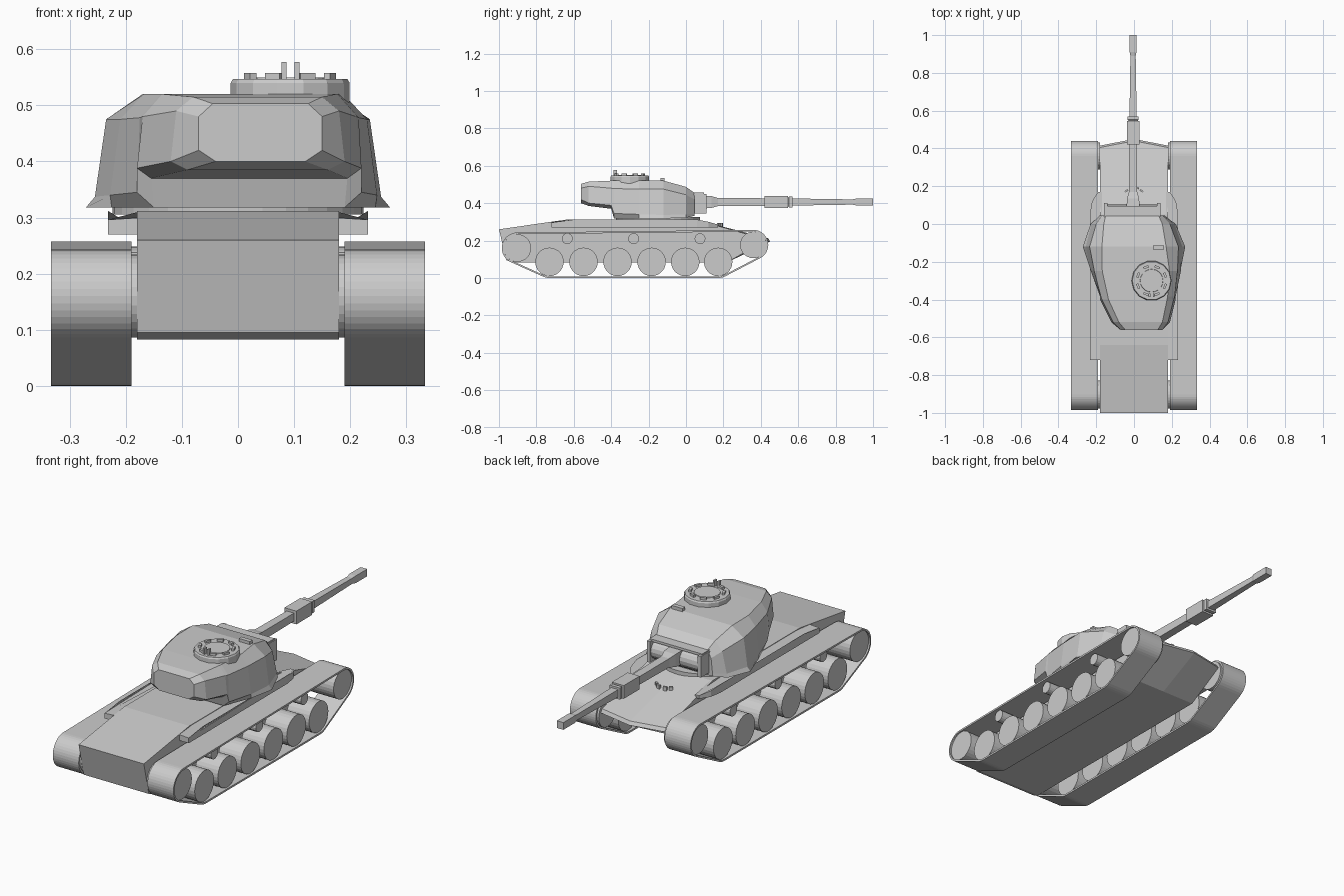
import bpy, bmesh, math
from mathutils import Vector, geometry

if "Cube" in bpy.data.objects:
    bpy.data.objects.remove(bpy.data.objects["Cube"])


def make(name, verts, faces):
    me = bpy.data.meshes.new(name)
    me.from_pydata(verts, [], faces)
    bm = bmesh.new()
    bm.from_mesh(me)
    bmesh.ops.recalc_face_normals(bm, faces=bm.faces)
    bm.to_mesh(me)
    bm.free()
    ob = bpy.data.objects.new(name, me)
    bpy.context.collection.objects.link(ob)
    return ob


def loft(name, rings):
    """Skin equal-length rings and cap both ends."""
    n = len(rings[0])
    verts = [p for r in rings for p in r]
    faces = [(k*n + i, k*n + (i+1) % n, (k+1)*n + (i+1) % n, (k+1)*n + i)
             for k in range(len(rings)-1) for i in range(n)]
    faces += [tuple(range(n)), tuple(range(len(verts)-n, len(verts)))]
    return make(name, verts, faces)


def box(name, c, s, rot=0):
    x, y, z = (v/2 for v in s)
    ob = loft(name, [[(-x, -y, h), (x, -y, h), (x, y, h), (-x, y, h)] for h in (-z, z)])
    ob.location = c
    ob.rotation_euler.z = rot
    return ob


def circle(cy, cz, r, n):
    return [(cy + r*math.cos(2*math.pi*i/n), cz + r*math.sin(2*math.pi*i/n)) for i in range(n)]


def x_cylinder(name, x0, x1, y, z, r, n=28):
    ob = loft(name, [[(x, *p) for p in circle(y, z, r, n)] for x in (x0, x1)])
    return ob


def z_cylinder(name, c, rz, n):
    return loft(name, [[(x, y, z) for x, y in circle(c[0], c[1], r, n)] for r, z in rz])


# Hull: side profile carried across the width, with a pointed nose
def hull_ring(x, nose):
    prof = [(-1, .26), (-.96, .095), (-.93, .083), (.22, .083), (nose, .195),
            (nose-.01, .212), (.05, .312), (-.64, .312)]
    return [(x, y, z) for y, z in prof]


loft("hull", [hull_ring(-.18, .415), hull_ring(0, .45), hull_ring(.18, .415)])

# Running gear and sponsons on both sides
road = [-.73, -.548, -.366, -.184, -.004, .172]
ends = [(-.902, .16, .083), (.36, .177, .08)]
for s, side in ((-1, "left"), (1, "right")):
    # Track belt: taut loop around all wheels
    pts = []
    for y, z, r in ends + [(y, .086, .086) for y in (road[0], road[-1])]:
        pts += circle(y, z, r, 40)
    loop = [Vector(pts[i]) for i in geometry.convex_hull_2d([Vector(p) for p in pts])]
    mid = sum(loop, Vector((0, 0))) / len(loop)
    loop.sort(key=lambda p: math.atan2(p.y-mid.y, p.x-mid.x))
    n = len(loop)
    inner = []
    for i, p in enumerate(loop):
        d = (loop[(i+1) % n] - loop[i-1]).normalized()
        inner.append(p + Vector((-d.y, d.x)) * .009)
    verts = [(s*x, p.x, p.y) for x, l in ((.19, loop), (.333, loop), (.333, inner), (.19, inner)) for p in l]
    make(f"track_{side}", verts, [(k*n+i, k*n+(i+1) % n, (k+1) % 4*n+(i+1) % n, (k+1) % 4*n+i)
                                  for k in range(4) for i in range(n)])
    # Wheels
    for i, y in enumerate(road):
        x_cylinder(f"road_wheel_{side}_{i}", s*.2, s*.325, y, .086, .076)
    for i, (y, z, r) in enumerate(ends):
        x_cylinder(f"end_wheel_{side}_{i}", s*.18, s*.325, y, z, r-.009)
    for i, y in enumerate((-.635, -.28, .075)):
        x_cylinder(f"return_roller_{side}_{i}", s*.18, s*.315, y, .21, .029, 16)
    # Sponson ledge, tapering to the front
    plan = [(.17, -.72, .3), (.232, -.72, .296), (.232, -.6, .312), (.232, .06, .312),
            (.222, .12, .3), (.19, .17, .286), (.17, .17, .286), (.17, .05, .312), (.17, -.6, .312)]
    loft(f"sponson_{side}", [[(s*x, y, .27) for x, y, z in plan], [(s*x, y, z) for x, y, z in plan]])

# Turret ring
z_cylinder("turret_ring", (0, -.15), [(.224, .305), (.224, .325)], 32)

# Turret: cross-sections from bustle to front
# y, centre x, then (half width, z) at bottom, skirt, shoulder, roof
stations = [
    (-.562, .04, .08, .40, .11, .42, .11, .48, .085, .503),
    (-.52, .035, .125, .385, .155, .40, .145, .49, .115, .515),
    (-.40, .02, .175, .37, .20, .388, .19, .48, .155, .52),
    (-.385, .02, .17, .318, .20, .345, .195, .478, .158, .52),
    (-.25, .01, .235, .318, .238, .34, .22, .475, .178, .52),
    (-.12, 0, .271, .318, .255, .337, .235, .475, .17, .52),
    (0, -.005, .225, .322, .22, .34, .195, .445, .155, .487),
    (.045, -.01, .17, .332, .168, .345, .16, .42, .14, .455)]
rings = []
for y, cx, *wz in stations:
    half = list(zip(wz[::2], wz[1::2]))
    rings.append([(cx+w, y, z) for w, z in half] + [(cx-w, y, z) for w, z in reversed(half)])
loft("turret", rings)

# Mantlet: rotor cylinder with cheek plates and brow
x_cylinder("mantlet", -.14, .12, .06, .397, .047, 16)
for x in (-.15, .13):
    box("mantlet_cheek", (x, .065, .397), (.018, .09, .105))
box("mantlet_brow", (-.01, .065, .45), (.29, .06, .012))

# Gun: square sections along the barrel
gun = [(.08, .035), (.135, .032), (.17, .022), (.42, .02), (.42, .033), (.545, .033),
       (.545, .024), (.552, .029), (.57, .029), (.57, .019), (.89, .014), (.91, .018), (1, .018)]
loft("gun", [[(-.005-w, y, .406-w), (-.005+w, y, .406-w), (-.005+w, y, .406+w), (-.005-w, y, .406+w)]
             for y, w in gun])

# Commander's cupola with periscopes and hinge posts
cup = (.093, -.3)
z_cylinder("cupola", cup, [(.106, .505), (.106, .54), (.102, .547)], 14)
for i in range(8):
    a = 2*math.pi*(i+.5)/8
    box(f"cupola_periscope_{i}", (cup[0]+.077*math.cos(a), cup[1]+.077*math.sin(a), .551),
        (.012, .028, .014), a)
for x in (.082, .105):
    box("hinge_post", (x, -.378, .56), (.009, .018, .034))
z_cylinder("hatch", cup, [(.062, .545), (.06, .55)], 20)

# Roof sight and driver's periscopes
box("roof_sight", (.13, -.125, .524), (.06, .022, .022))
for x, y, r in ((-.04, .175, .6), (-.018, .19, .2), (.018, .19, -.2), (.04, .175, -.6)):
    box("driver_periscope", (x, y, .282), (.018, .01, .024), r)
